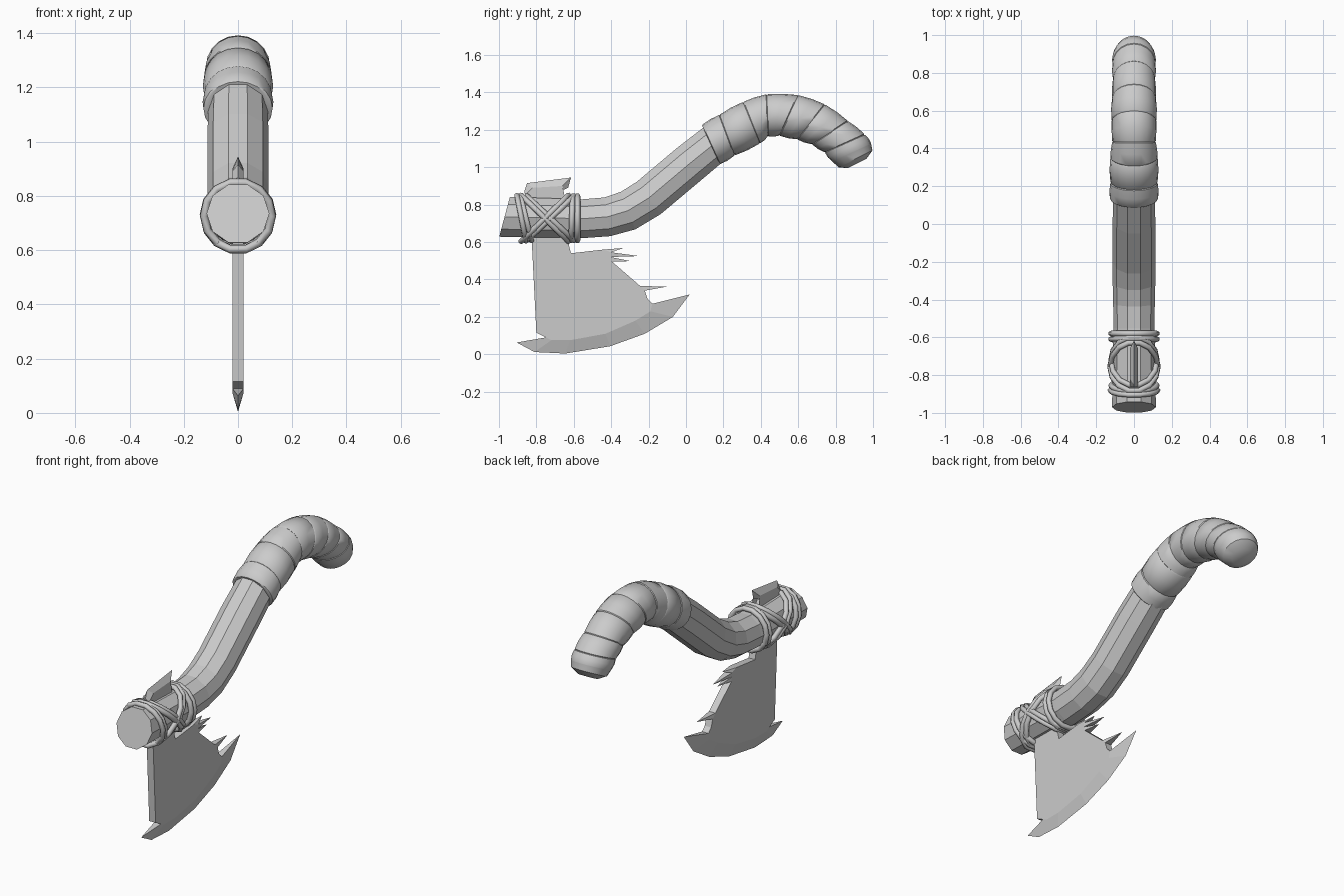
import bpy, bmesh, math
from mathutils import Vector

if "Cube" in bpy.data.objects:
    bpy.data.objects.remove(bpy.data.objects["Cube"])


def finish(bm, name, smooth=None):
    bmesh.ops.recalc_face_normals(bm, faces=bm.faces)
    me = bpy.data.meshes.new(name)
    bm.to_mesh(me)
    bm.free()
    ob = bpy.data.objects.new(name, me)
    bpy.context.collection.objects.link(ob)
    bpy.ops.object.select_all(action='DESELECT')
    ob.select_set(True)
    bpy.context.view_layer.objects.active = ob
    if smooth:
        bpy.ops.object.shade_smooth_by_angle(angle=math.radians(smooth))
    return ob


def loft(name, rings, sides, smooth=None):
    """Each ring is (upper point, lower point, x radius), points in (y, z)."""
    bm = bmesh.new()
    loops = []
    for top, low, rx in rings:
        mid, half = (top + low) / 2, (top - low) / 2
        loop = []
        for i in range(sides):
            a = 2 * math.pi * i / sides
            p = mid + half * math.sin(a)
            loop.append(bm.verts.new((rx * math.cos(a), p.x, p.y)))
        loops.append(loop)
    for a, b in zip(loops, loops[1:]):
        for i in range(sides):
            j = (i + 1) % sides
            bm.faces.new((a[i], a[j], b[j], b[i]))
    bm.faces.new(loops[0])
    bm.faces.new(loops[-1])
    return finish(bm, name, smooth)


# Ten-sided bent handle: centre y, z, lean of the ring in degrees, radius
path = [(-.97, .735, -15, .116), (-.55, .725, 2, .109), (-.42, .735, 9, .110),
        (-.31, .768, 21, .113), (-.20, .835, 36, .113), (.02, 1.02, 40, .113),
        (.20, 1.165, 35, .108)]
rings = []
for y, z, lean, r in path:
    t = math.radians(lean)
    n = Vector((-math.sin(t), math.cos(t))) * r
    rings.append((Vector((y, z)) + n, Vector((y, z)) - n, r))
loft("handle", rings, 10)

# Wrapped grip: upper and lower ends of each seam between bands
seams = [(.085, 1.225, .18, 1.016), (.18, 1.28, .26, 1.064), (.305, 1.348, .395, 1.128),
         (.433, 1.39, .438, 1.166), (.60, 1.385, .50, 1.17), (.743, 1.335, .594, 1.15),
         (.866, 1.246, .674, 1.123), (.955, 1.175, .743, 1.08), (.99, 1.125, .783, 1.03)]
pairs = [(Vector(s[:2]), Vector(s[2:])) for s in seams]
rings = []


def grip_ring(top, low, scale, t):
    mid, half = (top + low) / 2, (top - low) / 2 * scale
    rings.append((mid + half, mid - half, half.length * (1.1 - .13 * t)))


for i, ((a, b), (c, d)) in enumerate(zip(pairs, pairs[1:])):
    for f, s in ((0, .97), (.04, 1.01), (.5, 1.045), (.96, 1.01)):
        grip_ring(a.lerp(c, f), b.lerp(d, f), s, min(1, (i + f) / 5))
for c in ((.99, 1.125, .783, 1.03), (.997, 1.09, .815, 1.0), (.965, 1.045, .865, .995)):
    grip_ring(Vector(c[:2]), Vector(c[2:]), 1, 1)
loft("grip_wrap", rings, 20, 40)

# Chipped blade: flat body outline (y, z), passing up through the handle
T = .021
body = [(-.86, .85), (-.82, .89), (-.66, .90), (-.70, .86), (-.63, .75),
        (-.625, .58), (-.615, .54), (-.44, .56), (-.40, .545), (-.405, .52),
        (-.395, .495), (-.245, .365), (-.22, .34), (-.205, .295),
        (-.18, .27), (-.19, .23), (-.27, .18), (-.43, .11), (-.62, .075),
        (-.72, .075), (-.75, .09), (-.80, .115), (-.825, .615)]
# Sharp ground edges: first body point, then the matching sharp points
bevels = [(0, [(-.865, .87), (-.85, .915), (-.615, .945), (-.63, .89)]),
          (7, [(-.335, .568)] * 2),
          (8, [(-.25, .525)] * 2),
          (9, [(-.295, .498)] * 2),
          (11, [(-.10, .362)] * 2),
          (14, [(.02, .32), (-.07, .20), (-.22, .11), (-.405, .043),
                (-.645, .004), (-.81, .012), (-.905, .063)])]
bm = bmesh.new()
sides = [[bm.verts.new((x, y, z)) for y, z in body] for x in (T, -T)]
covered = set()
for start, pts in bevels:
    cache = {}
    outer = [cache.setdefault(p, bm.verts.new((0, *p))) if p not in cache else cache[p] for p in pts]
    for k in range(len(pts) - 1):
        covered.add(start + k)
        for s in sides:
            loop = [s[start + k], s[start + k + 1], outer[k + 1], outer[k]]
            bm.faces.new(list(dict.fromkeys(loop)))
    for k in (0, len(pts) - 1):
        bm.faces.new((sides[0][start + k], sides[1][start + k], outer[k]))
for i in range(len(body)):
    j = (i + 1) % len(body)
    if i not in covered:
        bm.faces.new((sides[0][i], sides[0][j], sides[1][j], sides[1][i]))
caps = [bm.faces.new(s) for s in sides]
bmesh.ops.triangulate(bm, faces=caps)
finish(bm, "blade")


# Lashing cords: loops around the handle, slanted along y
def cord(name, y, slant, r=.125, sides=14):
    cu = bpy.data.curves.new(name, 'CURVE')
    cu.dimensions = '3D'
    cu.bevel_depth = .015
    cu.bevel_resolution = 1
    sp = cu.splines.new('POLY')
    sp.points.add(sides - 1)
    for i, p in enumerate(sp.points):
        a = 2 * math.pi * i / sides
        p.co = (r * math.cos(a), y + slant * math.sin(a), .727 + r * math.sin(a), 1)
    sp.use_cyclic_u = True
    ob = bpy.data.objects.new(name, cu)
    bpy.context.collection.objects.link(ob)
    bpy.ops.object.select_all(action='DESELECT')
    ob.select_set(True)
    bpy.context.view_layer.objects.active = ob
    bpy.ops.object.convert(target='MESH')


for i, (y, slant, r) in enumerate([(-.88, -.025, .125), (-.855, -.03, .122),
                                   (-.61, .004, .122), (-.58, 0, .122),
                                   (-.755, .13, .127), (-.725, .13, .122),
                                   (-.755, -.13, .127), (-.725, -.13, .122)]):
    cord(f"lashing_cord_{i + 1}", y, slant, r)
